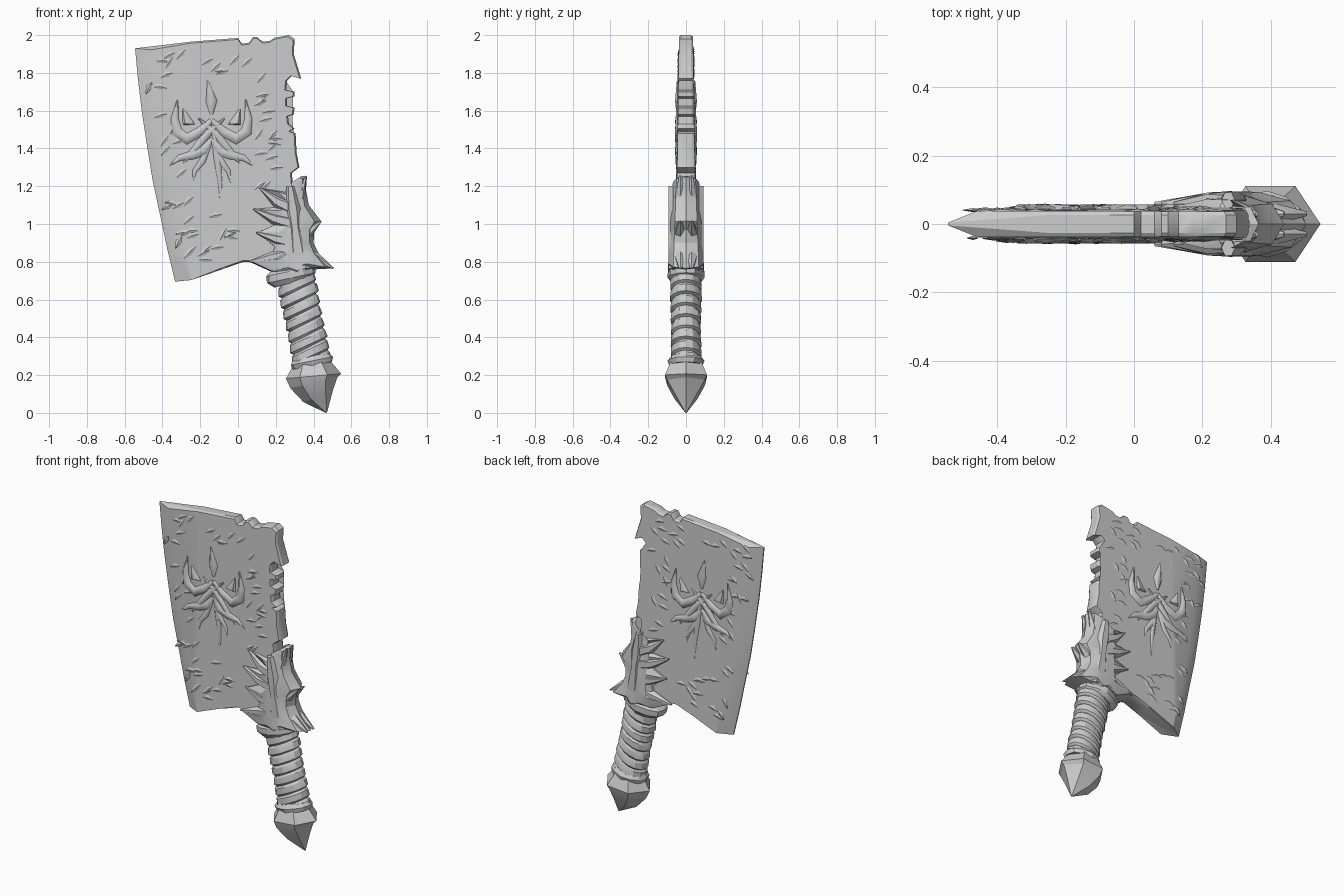
import bpy
import bmesh
import math
import random
from mathutils import Vector

random.seed(4)
if "Cube" in bpy.data.objects:
    bpy.data.objects.remove(bpy.data.objects["Cube"])

grey = bpy.data.materials.new("plain grey")
grey.use_nodes = True
grey.diffuse_color = (0.6, 0.6, 0.6, 1)
grey.node_tree.nodes["Principled BSDF"].inputs["Base Color"].default_value = grey.diffuse_color


def build(name, solids, angle=30):
    """Make one object from solids, each a list of rings of 3D points."""
    bm = bmesh.new()
    for rings in solids:
        loops = [[bm.verts.new(p) for p in ring] for ring in rings]
        count = len(loops[0])
        for a, b in zip(loops, loops[1:]):
            for i in range(count):
                j = (i + 1) % count
                bm.faces.new((a[i], a[j], b[j], b[i]))
        caps = [bm.faces.new(loops[0]), bm.faces.new(loops[-1])]
        bmesh.ops.triangulate(bm, faces=caps)
    bmesh.ops.recalc_face_normals(bm, faces=bm.faces)
    mesh = bpy.data.meshes.new(name)
    bm.to_mesh(mesh)
    bm.free()
    mesh.materials.append(grey)
    obj = bpy.data.objects.new(name, mesh)
    bpy.context.collection.objects.link(obj)
    bpy.ops.object.select_all(action="DESELECT")
    bpy.context.view_layer.objects.active = obj
    obj.select_set(True)
    bpy.ops.object.shade_smooth_by_angle(angle=math.radians(angle))
    return obj


def tube(path, y=0, sides=4, slant=0, jitter=0):
    """Rings along a path of (x, z, half width, half depth)."""
    rings = []
    for i, (x, z, w, h) in enumerate(path):
        a, b = path[max(i - 1, 0)], path[min(i + 1, len(path) - 1)]
        t = Vector((b[0] - a[0], 0, b[1] - a[1])).normalized()
        n = Vector((-t.z, 0, t.x))
        ring = []
        for k in range(sides):
            ang = math.tau * k / sides
            r = 1 + random.uniform(-jitter, jitter)
            ring.append(Vector((x, y, z)) + n * w * r * math.cos(ang)
                        + Vector((0, h * r * math.sin(ang), 0))
                        + t * slant * math.cos(ang))
        rings.append(ring)
    return rings


def half(z):
    """Half thickness of the blade, growing toward the handle."""
    return 0.037 + 0.014 * (2 - z)


# Blade: notched outline with a long bevel on the cutting edge
cutting_edge = [(-.333, .695), (-.375, .87), (-.413, 1.05), (-.45, 1.22), (-.478, 1.39),
                (-.51, 1.6), (-.53, 1.77), (-.545, 1.93)]
top_edge = [(-.25, 1.965), (0, 1.985), (.02, 1.955), (.06, 1.96), (.08, 1.99), (.1, 1.99),
            (.13, 1.965), (.17, 1.97), (.19, 1.985), (.27, 2), (.3, 1.98)]
spine_edge = [(.295, 1.9), (.335, 1.77), (.285, 1.785), (.26, 1.76), (.255, 1.71), (.3, 1.7),
              (.3, 1.675), (.26, 1.665), (.26, 1.625), (.3, 1.615), (.295, 1.58), (.265, 1.57),
              (.27, 1.53), (.3, 1.505), (.275, 1.49), (.305, 1.48), (.31, 1.38), (.325, 1.3),
              (.285, 1.27), (.3, 1.1), (.32, .8)]
bottom_edge = [(.15, .79), (.03, .8), (-.07, .765)]
outline = cutting_edge + top_edge + spine_edge + bottom_edge


def blade_ring(side, face):
    ring = []
    for i, (x, z) in enumerate(outline):
        cutting = i < len(cutting_edge)
        if face:
            x = x + .085 if cutting else x - .008 * (x > .2)
            z += .008 * (1 if z < .85 else -1 if z > 1.9 else 0)
            y = half(z)
        else:
            y = .004 if cutting else half(z) * .7
        ring.append((x, side * y, z))
    return ring


build("blade", [[blade_ring(-1, True), blade_ring(-1, False),
                 blade_ring(1, False), blade_ring(1, True)]])

# Raised ornament on both blade faces: mirrored tapering strokes
horn = [(0, 1.55, .012), (.06, 1.49, .025), (.13, 1.45, .03), (.185, 1.49, .03),
        (.195, 1.56, .02), (.18, 1.66, .003)]
hook = [(.09, 1.53, .003), (.13, 1.54, .028), (.15, 1.61, .003)]
brace = [(-.07, 1.56, .004), (.02, 1.48, .022), (.1, 1.38, .02), (.15, 1.32, .003)]
wing = [(0, 1.45, .01), (.04, 1.39, .03), (.1, 1.365, .025), (.17, 1.35, .018), (.22, 1.31, .003)]
barb = [(.01, 1.42, .01), (.05, 1.33, .02), (.09, 1.28, .015), (.1, 1.22, .003)]
stem = [(.01, 1.5, .01), (.03, 1.36, .022), (.045, 1.22, .014), (.05, 1.08, .003)]
crown = [(0, 1.58, .008), (0, 1.65, .03), (-.02, 1.76, .003)]


def relief(stroke, mirror=1, height=.4):
    solids = []
    for side in (-1, 1):
        path = [(-.14 + mirror * x, z, w, .004 + w * height) for x, z, w in stroke]
        solids.append(tube(path, side * half(1.5), 6))
    return solids


ornament = relief(stem) + relief(crown)
for stroke in (horn, hook, brace, wing, barb):
    ornament += relief(stroke) + relief(stroke, -1)
build("blade_ornament", ornament, 50)

# Shallow hammer marks, densest near the borders of the blade
marks = []
while len(marks) < 110:
    z = random.uniform(.8, 1.92)
    left = -.27 - .2 * (z - .7) ** .7
    x = random.uniform(left, .22)
    inner = left + .12 < x < .1 and 1.05 < z < 1.8
    if inner or (x > 0 and z < 1.2):
        continue
    ang = random.uniform(-.3, 1.1)
    dx, dz = .035 * math.cos(ang), .035 * math.sin(ang)
    side = random.choice((-1, 1))
    marks.append(tube([(x - dx, z - dz, .002, .001), (x, z + .006, .016, .006),
                       (x + dx, z + dz, .002, .001)], side * half(z)))
build("hammer_marks", marks, 40)

# Guard: spiked body wrapped over the heel of the blade
guard_outline = [(.34, 1.255), (.365, 1.25), (.36, 1.18), (.375, 1.1), (.44, 1.015), (.405, .97),
                 (.4, .9), (.43, .84), (.505, .765), (.41, .76), (.3, .73), (.17, .75), (.06, .8),
                 (.17, .83), (.19, .88), (.095, .955), (.2, 1), (.08, 1.08), (.21, 1.09),
                 (.215, 1.14), (.117, 1.19), (.25, 1.17), (.3, 1.2)]


def spine_x(z):
    return .3 + (1 - z) * .12


def guard_ring(inset, depth, side):
    ring = []
    for x, z in guard_outline:
        rear = x > spine_x(z)
        t = inset if not rear else min(1, inset + .2 * (depth > 0))
        width = .07 + .05 * (1.25 - z)
        ring.append((x + (spine_x(z) - x) * t, side * width * depth, z + (.97 - z) * t * .15))
    return ring


build("guard", [[guard_ring(.6, 1, -1), guard_ring(.05, .72, -1), guard_ring(0, 0, 1),
                 guard_ring(.05, .72, 1), guard_ring(.6, 1, 1)]], 25)

# Claws: tapering curved spikes from the guard spine to each tip
claws = []
for tip_x, tip_z, root_z in ((.117, 1.19, 1.08), (.08, 1.08, 1), (.095, .955, .9), (.06, .8, .84),
                             (.36, 1.255, 1.08), (.44, 1.015, .93), (.505, .765, .85)):
    root_x = spine_x(root_z)
    mid_x, mid_z = (root_x + tip_x) / 2, root_z + (tip_z - root_z) * .35
    for side in (-1, 1):
        y = side * (.058 if tip_x < .2 else .03)
        claws.append(tube([(root_x, root_z, .045, .03), (mid_x, mid_z, .03, .033),
                           (tip_x, tip_z, .004, .008)], y, 6))
# Raised backbone between the claws
for side in (-1, 1):
    claws.append(tube([(spine_x(z), z, w, .025) for z, w in
                       ((1.2, .02), (1.08, .04), (.98, .03), (.88, .045), (.76, .06))],
                      side * .07, 6))
build("guard_claws", claws, 25)


# Handle: slanted cloth wraps as overlapping steps
def grip_x(z):
    return .307 + (.7 - z) * .2


wraps = []
levels = 9
for i in range(levels):
    top = .77 - i * .06
    swell = random.uniform(.97, 1.05)
    for drop, r in ((0, .9), (.012, 1), (.048, 1.04)):
        z = top - drop
        wraps.append((grip_x(z), z, .1 * r * swell, .08 * r * swell))
build("handle_wraps", [tube(wraps, 0, 14, -.025, .025)], 25)

# Collars at both ends of the handle
build("upper_collar", [tube([(.27, .775, .1, .08), (.277, .75, .135, .098),
                             (.283, .715, .135, .095), (.29, .69, .1, .08)], 0, 12, 0, .04)], 25)
build("lower_collar", [tube([(.385, .3, .095, .08), (.39, .275, .115, .095),
                             (.395, .25, .108, .088)], 0, 12, 0, .04)], 25)

# Pommel: faceted pointed stone
build("pommel", [tube([(.392, .275, .09, .09), (.4, .195, .147, .128), (.402, .16, .128, .115),
                       (.425, .09, .085, .07), (.468, .002, .004, .004)], 0, 6)], 15)
